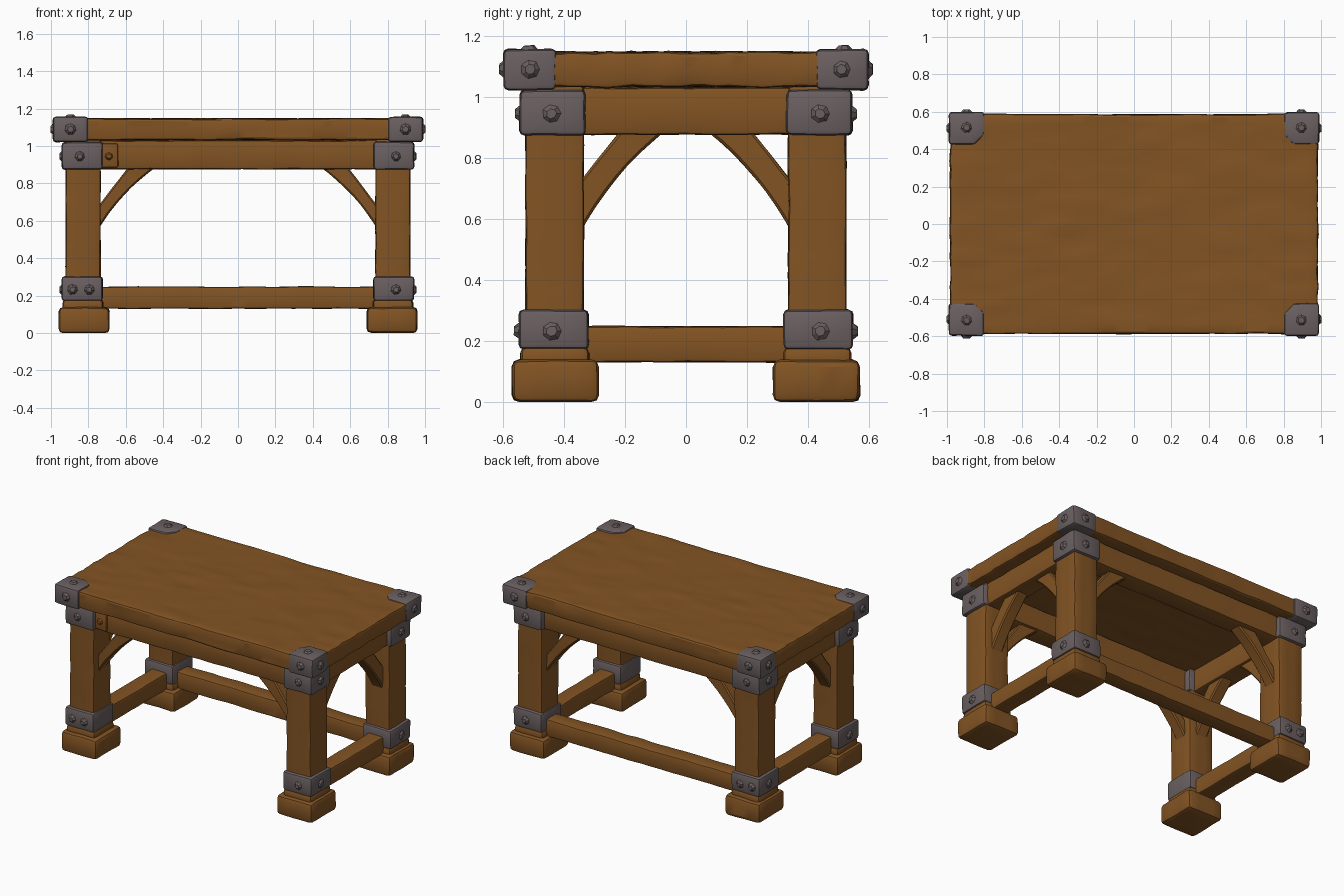
import bpy, bmesh, math
from mathutils import Vector, noise

if "Cube" in bpy.data.objects:
    bpy.data.objects.remove(bpy.data.objects["Cube"])


def material(name, rgb):
    m = bpy.data.materials.new(name)
    m.diffuse_color = (*rgb, 1)
    m.use_nodes = True
    m.node_tree.nodes["Principled BSDF"].inputs["Base Color"].default_value = m.diffuse_color
    return m


WOOD = material("brown wood", (0.225, 0.088, 0.017))
IRON = material("grey iron", (0.145, 0.115, 0.118))


def finish(bm, name, mat, amp=0.004, freq=(9, 9, 9)):
    """Roughen the surface slightly like hand-hewn timber and make the object."""
    for v in bm.verts:
        n = noise.noise_vector(Vector(c * f for c, f in zip(v.co, freq)))
        v.co += n * amp
        v.co.z = max(v.co.z, 0)
    bmesh.ops.recalc_face_normals(bm, faces=bm.faces[:])
    me = bpy.data.meshes.new(name)
    bm.to_mesh(me)
    bm.free()
    me.materials.append(mat)
    ob = bpy.data.objects.new(name, me)
    bpy.context.collection.objects.link(ob)
    return ob


def prism(name, pts, z0, z1, mat, bevel=0.012, step=0.06, **kw):
    """Bevelled upright prism over a convex footprint, sliced into small facets."""
    bm = bmesh.new()
    base = bm.faces.new([bm.verts.new((x, y, z0)) for x, y in pts])
    ext = bmesh.ops.extrude_face_region(bm, geom=[base], use_keep_orig=True)
    for v in ext["geom"]:
        if isinstance(v, bmesh.types.BMVert):
            v.co.z = z1
    bmesh.ops.recalc_face_normals(bm, faces=bm.faces[:])
    bmesh.ops.bevel(bm, geom=bm.edges[:], offset=bevel, segments=2,
                    profile=0.5, affect='EDGES')
    for axis in range(3):
        lo = min(v.co[axis] for v in bm.verts) + bevel
        hi = max(v.co[axis] for v in bm.verts) - bevel
        n = max(1, round((hi - lo) / step))
        no = Vector((axis == 0, axis == 1, axis == 2))
        for i in range(1, n):
            bmesh.ops.bisect_plane(bm, geom=bm.verts[:] + bm.edges[:] + bm.faces[:],
                                   plane_co=no * (lo + (hi - lo) * i / n), plane_no=no)
    return finish(bm, name, mat, **kw)


def box(name, cx, cy, hx, hy, z0, z1, mat, **kw):
    pts = [(cx - hx, cy - hy), (cx + hx, cy - hy), (cx + hx, cy + hy), (cx - hx, cy + hy)]
    return prism(name, pts, z0, z1, mat, **kw)


def bolt(name, pos, normal, r=0.042, h=0.016, mat=IRON):
    """Low faceted bolt head on a surface."""
    bm = bmesh.new()
    bmesh.ops.create_cone(bm, cap_ends=True, segments=7, radius1=r, radius2=r * 0.4, depth=h + 0.01)
    rot = Vector((0, 0, 1)).rotation_difference(Vector(normal)).to_matrix()
    for v in bm.verts:
        v.co = rot @ (v.co + Vector((0, 0, (h - 0.01) / 2))) + Vector(pos)
    finish(bm, name, mat, amp=0.003, freq=(30, 30, 30))


def brace(name, place, reach, upper, half):
    """Curved corner brace; place(u, w, z) maps distance from the leg, width and height."""
    lo = [Vector((-0.02, 0.54)), Vector((reach * 0.38, 0.755)), Vector((reach + 0.015, 0.89))]
    hi = [Vector((-0.02, upper[1] - 0.025)), Vector((upper[0] + 0.012, 0.89))]
    bm = bmesh.new()
    rings, n = [], 8
    for i in range(n + 1):
        t = i / n
        a = lo[0] * (1 - t) ** 2 + lo[1] * 2 * t * (1 - t) + lo[2] * t * t
        b = hi[0].lerp(hi[1], t)
        rings.append([bm.verts.new(place(p.x, w, p.y))
                      for p, w in ((a, -half), (a, half), (b, half), (b, -half))])
    for r, s in zip(rings, rings[1:]):
        for k in range(4):
            bm.faces.new((r[k], r[(k + 1) % 4], s[(k + 1) % 4], s[k]))
    bm.faces.new(rings[0])
    bm.faces.new(rings[-1])
    bmesh.ops.recalc_face_normals(bm, faces=bm.faces[:])
    long_edges = [e for e in bm.edges if abs(len(e.link_faces)) == 2 and e.calc_face_angle(0) > 1.0]
    bmesh.ops.bevel(bm, geom=long_edges, offset=0.008, segments=1, affect='EDGES')
    finish(bm, name, WOOD, amp=0.003)


LX, LY = 0.828, 0.43    # leg centres

# Table top with wavy grain along its length
box("table_top", 0, 0, 0.983, 0.587, 1.032, 1.146, WOOD, bevel=0.014, step=0.04,
    amp=0.007, freq=(5, 16, 9))

for sx in (-1, 1):
    for sy in (-1, 1):
        tag = ("front" if sy < 0 else "back") + ("_left" if sx < 0 else "_right")
        x, y = sx * LX, sy * LY

        # Leg, foot and collar
        box(tag + "_leg", x, y, 0.093, 0.095, 0.10, 1.035, WOOD)
        box(tag + "_foot", sx * 0.823, sy * 0.428, 0.135, 0.142, 0, 0.138, WOOD, bevel=0.024)
        box(tag + "_foot_collar", x, y, 0.108, 0.112, 0.11, 0.18, WOOD, bevel=0.02)

        # Iron bands around the leg
        box(tag + "_lower_band", sx * 0.833, sy * 0.433, 0.109, 0.114, 0.172, 0.302, IRON, bevel=0.016)
        box(tag + "_upper_band", sx * 0.833, sy * 0.437, 0.109, 0.108, 0.874, 1.022, IRON, bevel=0.016)

        # Iron cap on the table corner, inner corner cut off
        cap = [(0.802, 0.598), (0.802, 0.475), (0.85, 0.425), (0.99, 0.425), (0.99, 0.598)]
        prism(tag + "_corner_cap", [(sx * a, sy * b) for a, b in cap], 1.022, 1.156, IRON, bevel=0.016)

        # Bolts
        bolt(tag + "_cap_bolt_side", (sx * 0.988, sy * 0.51, 1.09), (sx, 0, 0), h=0.014)
        bolt(tag + "_cap_bolt_face", (sx * 0.895, sy * 0.596, 1.09), (0, sy, 0), h=0.016)
        bolt(tag + "_cap_bolt_top", (sx * 0.895, sy * 0.515, 1.153), (0, 0, 1), h=0.015)
        for z, part, oy in ((0.232, "lower", 0.547), (0.945, "upper", 0.544)):
            bolt(f"{tag}_{part}_bolt_side", (sx * 0.941, sy * 0.44, z), (sx, 0, 0), h=0.013)
            xs = (0.795, 0.885) if (part == "lower" and sx < 0) else (0.845,)
            for i, bx in enumerate(xs):
                bolt(f"{tag}_{part}_bolt_face_{i}", (sx * bx, sy * oy, z), (0, sy, 0), r=0.036)

        # Curved braces along the long and the short sides
        brace(tag + "_long_brace", lambda u, w, z: (sx * (0.736 - u), y + w, z),
              0.285, (0.14, 0.69), 0.042)
        brace(tag + "_short_brace", lambda u, w, z: (x + w, sy * (0.336 - u), z),
              0.255, (0.11, 0.735), 0.042)

# Aprons under the top
for s, side in ((-1, "front"), (1, "back")):
    box(side + "_apron", 0, s * 0.44, 0.78, 0.07, 0.876, 1.03, WOOD)
for s, side in ((-1, "left"), (1, "right")):
    box(side + "_apron", s * 0.838, 0, 0.07, 0.38, 0.876, 1.03, WOOD)
    # Low side stretchers
    box(side + "_stretcher", s * LX, 0, 0.058, 0.38, 0.13, 0.248, WOOD)

# Low back stretcher; the front is open
box("back_stretcher", 0, LY, 0.78, 0.058, 0.13, 0.248, WOOD)

# Wooden joint block with peg beside the front left band
box("front_left_joint_block", -0.69, -0.46, 0.05, 0.062, 0.885, 1.015, WOOD)
bolt("front_left_joint_peg", (-0.69, -0.52, 0.945), (0, -1, 0), r=0.03, mat=WOOD)

# Soft facets with crisp edges
for ob in bpy.data.objects:
    ob.select_set(True)
bpy.context.view_layer.objects.active = bpy.data.objects["table_top"]
bpy.ops.object.shade_smooth_by_angle(angle=math.radians(25))
